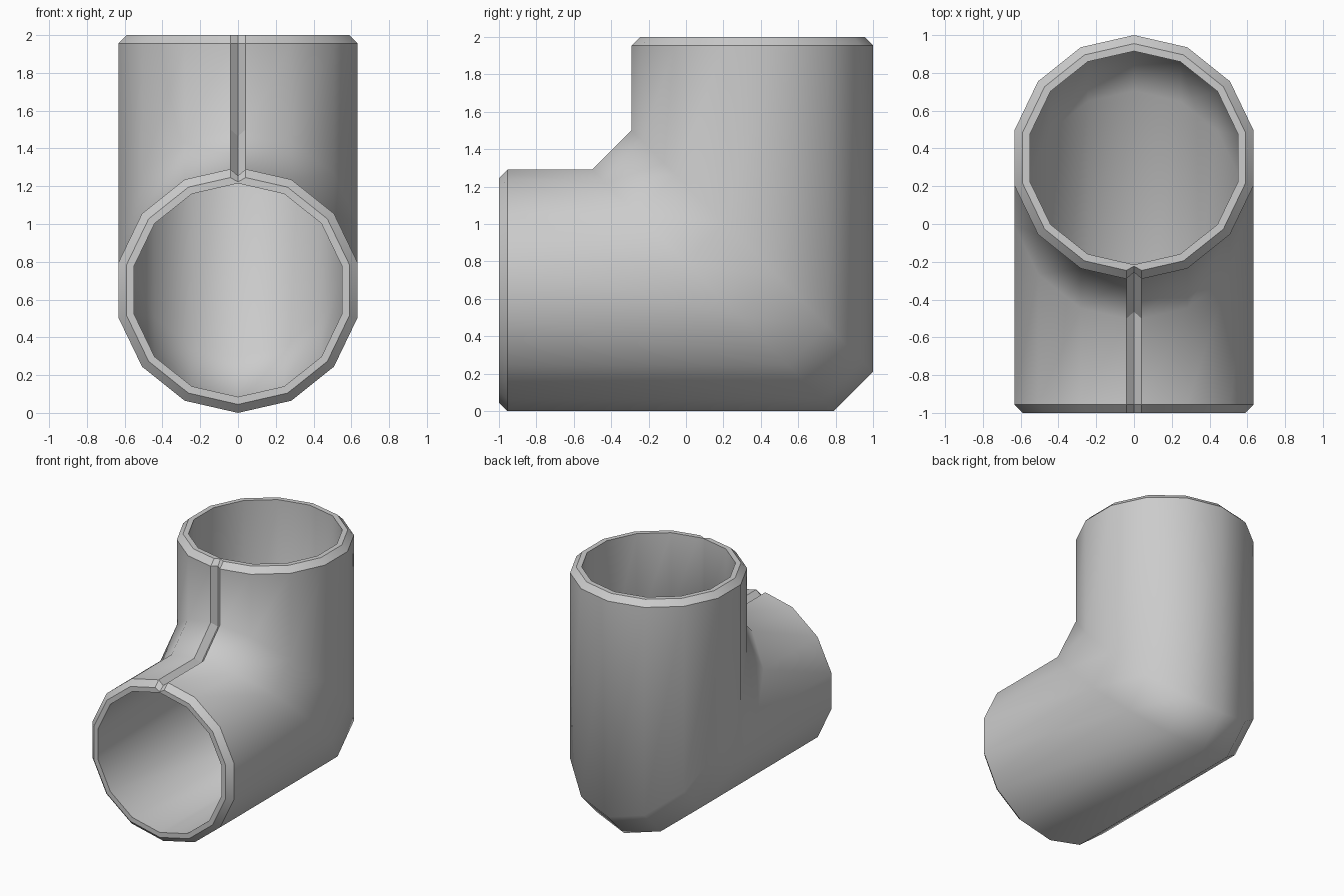
import bpy, bmesh, math

if "Cube" in bpy.data.objects:
    bpy.data.objects.remove(bpy.data.objects["Cube"])

SIDES, R_OUT, R_MID, R_IN = 14, 0.65, 0.605, 0.565
CHAMFER, BEND = 0.045, 0.21
SEAM = 0.042


def section(radius, seam_height):
    """14-sided outline; the corner at the seam becomes three points."""
    pts = [(radius * math.sin(2 * math.pi * k / SIDES),
            radius * math.cos(2 * math.pi * k / SIDES)) for k in range(1, SIDES)]
    a = math.pi / SIDES
    sx, sv = SEAM * math.cos(a), radius - SEAM * math.sin(a)
    return [(0, seam_height), (sx, sv)] + pts + [(-sx, sv)]


def horizontal(y):
    return lambda x, v: (x, y, 0.65 + v)


def vertical(z):
    return lambda x, v: (x, 0.35 - v, z)


# mitred rings on either side of the chamfered bend
def bend_low(x, v):
    return (x, 1 - BEND - (0.65 + v), 0.65 + v)


def bend_high(x, v):
    return (x, 0.35 - v, 1 + BEND - (0.35 - v))


outer = section(R_OUT, R_MID)
middle = section(R_MID, R_IN + 0.008)
inner = section(R_IN, R_IN)

# rings run along the outside of the elbow and back through the bore
stations = [
    (middle, horizontal(-1)), (outer, horizontal(-1 + CHAMFER)),
    (outer, bend_low), (outer, bend_high),
    (outer, vertical(2 - CHAMFER)), (middle, vertical(2)),
    (inner, vertical(2)), (inner, bend_high),
    (inner, bend_low), (inner, horizontal(-1)),
]

bm = bmesh.new()
rings = [[bm.verts.new(place(x, v)) for x, v in prof] for prof, place in stations]
n = len(outer)
for i, ring in enumerate(rings):
    nxt = rings[(i + 1) % len(rings)]
    for k in range(n):
        m = (k + 1) % n
        bm.faces.new((ring[k], ring[m], nxt[m], nxt[k])).smooth = True
bmesh.ops.recalc_face_normals(bm, faces=bm.faces)

# crisp rim edges
for i in (0, 1, 4, 5, 6, 9):
    for k in range(n):
        bm.edges.get((rings[i][k], rings[i][(k + 1) % n])).smooth = False
# crisp seam groove
for i in range(5):
    for k in (0, 1, n - 1):
        bm.edges.get((rings[i][k], rings[i + 1][k])).smooth = False
for i in (2, 3):
    for k in (0, n - 1):
        bm.edges.get((rings[i][k], rings[i][(k + 1) % n])).smooth = False

mesh = bpy.data.meshes.new("pipe_elbow")
bm.to_mesh(mesh)
bm.free()
bpy.context.collection.objects.link(bpy.data.objects.new("pipe_elbow", mesh))
